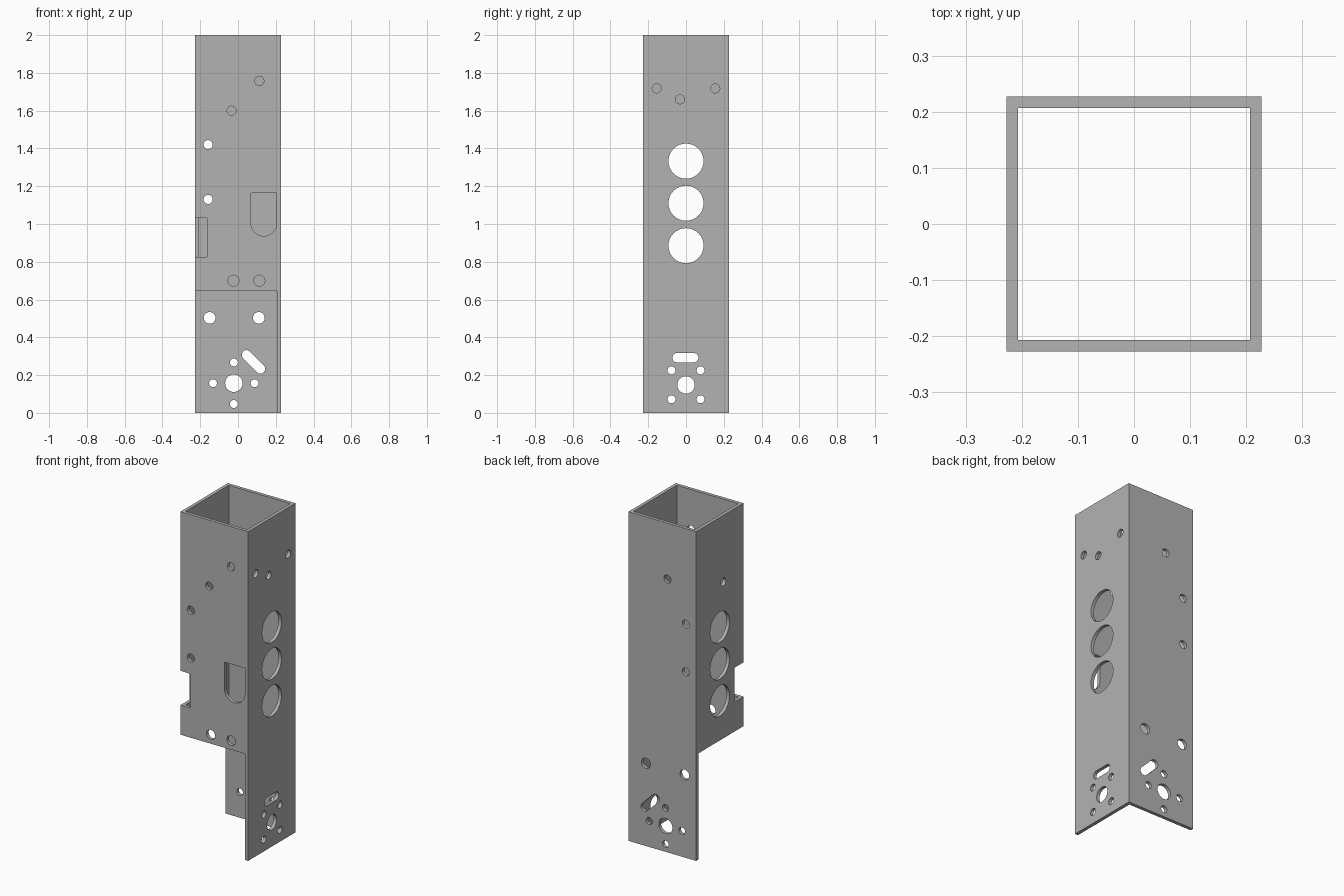
import bpy, bmesh
from math import sin, cos, pi, radians

cube = bpy.data.objects.get("Cube")
if cube:
    bpy.data.objects.remove(cube)

W, T, H = 0.2275, 0.0205, 2.0   # half width, wall, height
IN = W - T                      # inner half width
OUT = W + 0.1                   # cutters reach past the walls

grey = bpy.data.materials.new("bare_grey_metal")
grey.use_nodes = True
colour = (0.45, 0.45, 0.45, 1)
grey.diffuse_color = colour
grey.node_tree.nodes["Principled BSDF"].inputs["Base Color"].default_value = colour


def arc(u, v, r, start, end, n=16):
    steps = [radians(start + (end - start) * i / n) for i in range(n + 1)]
    return [(u + r * cos(a), v + r * sin(a)) for a in steps]


def circle(u, v, r):
    return arc(u, v, r, 0, 360, 32)[:-1]


def slot(u, v, length, r, tilt):
    # Rounded slot; length is between the two end centres
    du, dv = cos(radians(tilt)) * length / 2, sin(radians(tilt)) * length / 2
    return (arc(u + du, v + dv, r, tilt - 90, tilt + 90)
            + arc(u - du, v - dv, r, tilt + 90, tilt + 270))


def rect(u0, u1, v0, v1):
    return [(u0, v0), (u1, v0), (u1, v1), (u0, v1)]


def prisms(name, outlines, axis, a, b):
    # Extrude closed outlines along one axis from a to b
    place = {"x": lambda u, v, d: (d, u, v),
             "y": lambda u, v, d: (u, d, v),
             "z": lambda u, v, d: (u, v, d)}[axis]
    bm = bmesh.new()
    for pts in outlines:
        low = [bm.verts.new(place(u, v, a)) for u, v in pts]
        high = [bm.verts.new(place(u, v, b)) for u, v in pts]
        bm.faces.new(low[::-1])
        bm.faces.new(high)
        for i in range(len(pts)):
            j = (i + 1) % len(pts)
            bm.faces.new((low[i], low[j], high[j], high[i]))
    bmesh.ops.recalc_face_normals(bm, faces=bm.faces)
    mesh = bpy.data.meshes.new(name)
    bm.to_mesh(mesh)
    bm.free()
    obj = bpy.data.objects.new(name, mesh)
    obj.data.materials.append(grey)
    bpy.context.collection.objects.link(obj)
    return obj


post = prisms("square_tube_post", [rect(-W, W, -W, W)], "z", 0, H)
bpy.context.view_layer.objects.active = post
post.select_set(True)


def cut(name, outlines, axis, a, b):
    cutter = prisms(name, outlines, axis, a, b)
    cutter.hide_render = True
    mod = post.modifiers.new(name, "BOOLEAN")
    mod.operation, mod.solver, mod.object = "DIFFERENCE", "EXACT", cutter
    bpy.ops.object.modifier_apply(modifier=name)
    bpy.data.objects.remove(cutter)


# Hollow bore, open lower corner, and notch in the front corner
cut("bore", [rect(-IN, IN, -IN, IN)], "z", -0.1, H + 0.1)
cut("lower_opening", [rect(-OUT, IN, -OUT, IN)], "z", -0.1, 0.645)
cut("corner_notch", [rect(-OUT, -0.165, 0.825, 1.033)], "y", -OUT, -0.14)

# Front wall: screw holes and a round-bottomed window
front = [circle(u, v, 0.024) for u, v in
         [(0.113, 1.757), (-0.034, 1.6), (-0.158, 1.42), (-0.158, 1.13)]]
front += [circle(u, 0.70, 0.029) for u in (-0.024, 0.113)]
front.append([(0.068, 1.165)] + arc(0.1365, 1.005, 0.0685, 180, 360) + [(0.205, 1.165)])
cut("front_holes", front, "y", -OUT, -IN + 0.05)

# Back wall: screw holes, shaft hole with four bolts, slanted slot
back = [circle(u, v, 0.024) for u, v in
        [(-0.034, 1.66), (-0.158, 1.42), (-0.158, 1.13)]]
back += [circle(u, 0.503, 0.031) for u in (-0.15, 0.11)]
back.append(circle(-0.022, 0.157, 0.046))
back += [circle(-0.022 + du, 0.157 + dv, 0.021) for du, dv in
         [(0.11, 0), (-0.11, 0), (0, 0.11), (0, -0.11)]]
back.append(slot(0.082, 0.27, 0.105, 0.025, -45))
cut("back_holes", back, "y", IN - 0.05, OUT)

# Three large holes through both side walls
cut("large_side_holes", [circle(0, v, 0.093) for v in (1.333, 1.11, 0.885)],
    "x", -OUT, OUT)

# Left wall: screw holes, shaft hole with four bolts, level slot
side = [circle(u, v, 0.024) for u, v in
        [(-0.155, 1.718), (-0.032, 1.66), (0.155, 1.718)]]
side.append(circle(0, 0.148, 0.046))
side += [circle(u, v, 0.021) for u in (-0.077, 0.077) for v in (0.072, 0.225)]
side.append(slot(-0.003, 0.292, 0.088, 0.025, 0))
cut("left_holes", side, "x", IN - 0.05, OUT)

# Right wall: single screw hole
cut("right_hole", [circle(-0.034, 1.595, 0.024)], "x", -OUT, -IN + 0.05)

post.data.materials.clear()
post.data.materials.append(grey)
for face in post.data.polygons:
    face.material_index = 0
bpy.ops.object.shade_smooth_by_angle(angle=radians(30))
